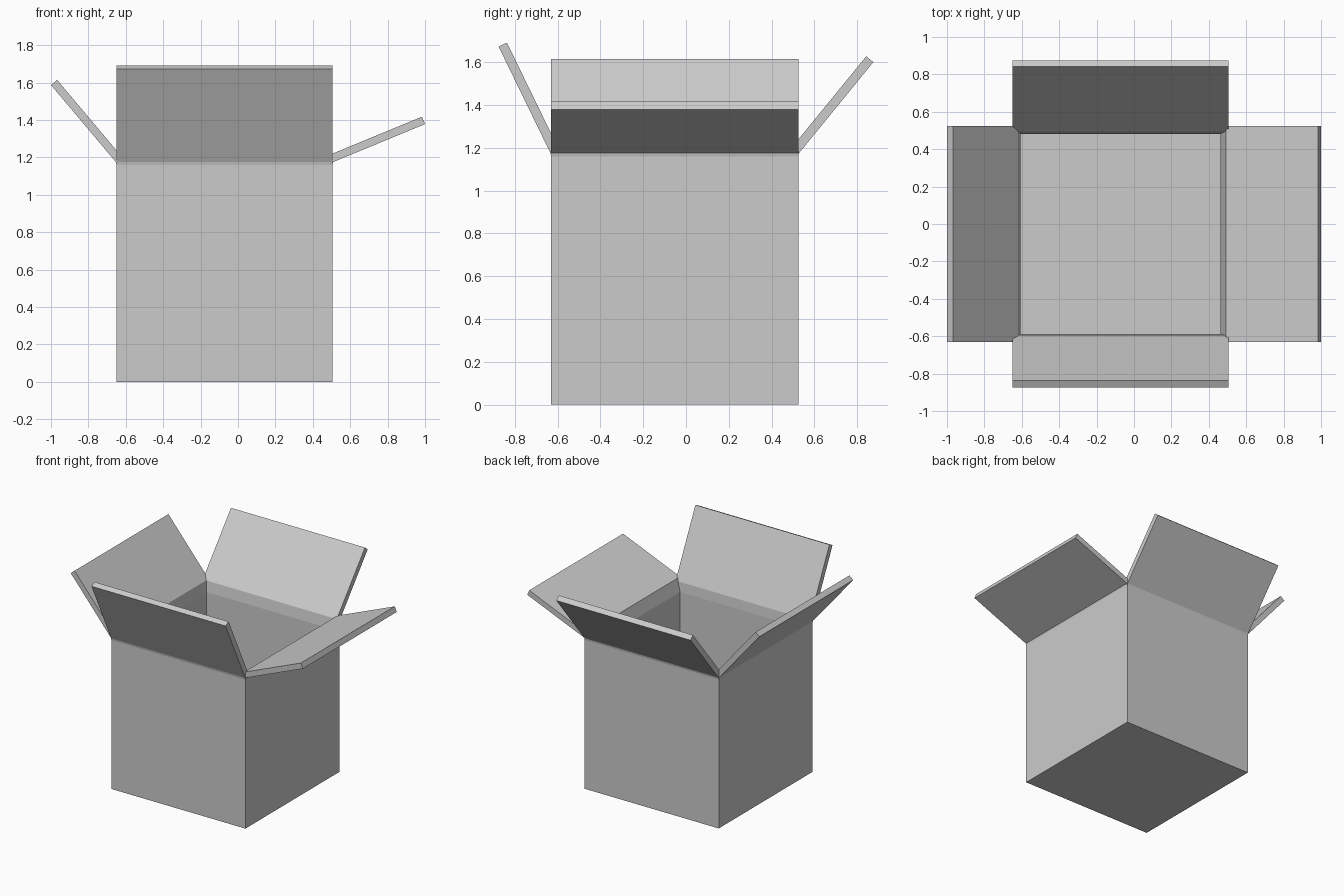
import bpy
import bmesh
from mathutils import Vector

if "Cube" in bpy.data.objects:
    bpy.data.objects.remove(bpy.data.objects["Cube"], do_unlink=True)

# Outer box limits, board thickness and crease heights
X0, X1, Y0, Y1 = -0.65, 0.505, -0.63, 0.525
T = 0.043
OUT_Z, IN_Z, BEND_Z = 1.16, 1.12, 1.175

card = bpy.data.materials.new("light_grey_card")
card.use_nodes = True
grey = (0.6, 0.6, 0.6, 1)
card.diffuse_color = grey
card.node_tree.nodes["Principled BSDF"].inputs["Base Color"].default_value = grey


def finish(name, bm):
    bmesh.ops.recalc_face_normals(bm, faces=bm.faces)
    mesh = bpy.data.meshes.new(name)
    bm.to_mesh(mesh)
    bm.free()
    mesh.materials.append(card)
    obj = bpy.data.objects.new(name, mesh)
    bpy.context.collection.objects.link(obj)
    return obj


def bridge_rings(bm, rings):
    """Close a chain of four-sided rings into a solid."""
    loops = [[bm.verts.new(p) for p in ring] for ring in rings]
    for a, b in zip(loops, loops[1:]):
        for i in range(4):
            j = (i + 1) % 4
            bm.faces.new((a[i], a[j], b[j], b[i]))
    bm.faces.new(loops[0])
    bm.faces.new(loops[-1])


def rectangle(inset, z):
    return [(X0 + inset, Y0 + inset, z), (X1 - inset, Y0 + inset, z),
            (X1 - inset, Y1 - inset, z), (X0 + inset, Y1 - inset, z)]


# Hollow box: up the outside, over the rim, down to the inner floor
bm = bmesh.new()
bridge_rings(bm, [rectangle(0, 0), rectangle(0, OUT_Z),
                  rectangle(T, IN_Z), rectangle(T, T)])
finish("box_body", bm)


# Flap: a mitred crease on the rim, then a tilted board
def flap(name, axis, side, wall, low, high, tip_out, tip_z):
    start = Vector((wall + 0.003, BEND_Z))
    tip = Vector((tip_out, tip_z))
    along = (tip - start).normalized()
    inward = Vector((-along.y, along.x)) * T

    def ring(outer, inner, mitre):
        points = [(outer, low), (outer, high), (inner, high - mitre), (inner, low + mitre)]
        if axis == "x":
            return [(side * p.x, w, p.y) for p, w in points]
        return [(w, side * p.x, p.y) for p, w in points]

    bm = bmesh.new()
    bridge_rings(bm, [ring(Vector((wall, OUT_Z)), Vector((wall - T, IN_Z)), T),
                      ring(start, start + inward, 0),
                      ring(tip, tip + inward, 0)])
    finish(name, bm)


flap("left_flap", "x", 1, X1, Y0, Y1, 1.0, 1.378)
flap("right_flap", "x", -1, -X0, Y0, Y1, 1.0, 1.587)
flap("front_flap", "y", -1, -Y0, X0, X1, 0.875, 1.672)
flap("back_flap", "y", 1, Y1, X0, X1, 0.875, 1.6)
